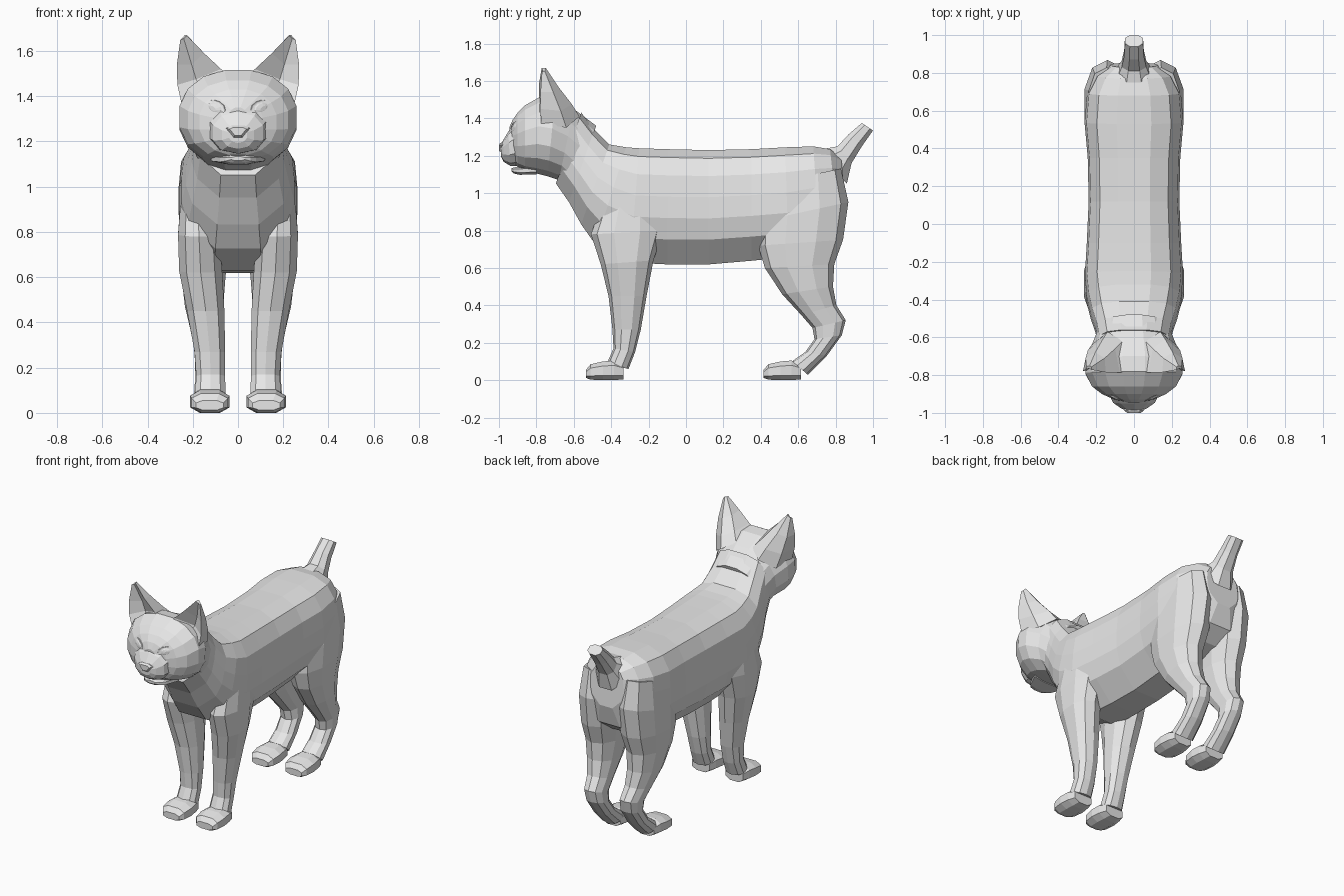
import bpy, bmesh, math
from mathutils import Vector

fur = bpy.data.materials.new("light_grey")
fur.diffuse_color = (0.8, 0.8, 0.8, 1)


def finish(name, bm, mirror=False):
    bmesh.ops.recalc_face_normals(bm, faces=bm.faces[:])
    me = bpy.data.meshes.new(name)
    bm.to_mesh(me)
    bm.free()
    me.materials.append(fur)
    ob = bpy.data.objects.new(name, me)
    bpy.context.scene.collection.objects.link(ob)
    if mirror:
        ob.modifiers.new("mirror", 'MIRROR').use_mirror_merge = False
    return ob


def skin(name, rings, mirror=False):
    """Join rings of points with quads and cap both ends."""
    bm = bmesh.new()
    rows = [[bm.verts.new(p) for p in r] for r in rings]
    n = len(rows[0])
    for a, b in zip(rows, rows[1:]):
        for i in range(n):
            j = (i + 1) % n
            bm.faces.new((a[i], a[j], b[j], b[i]))
    bm.faces.new(rows[0])
    bm.faces.new(rows[-1])
    return finish(name, bm, mirror)


def rounded(n, power=2.3):
    """Unit section of n sides whose extents reach exactly 1."""
    pts = []
    for i in range(n):
        t = 2 * math.pi * (i + 0.5) / n
        c, s = math.cos(t), math.sin(t)
        pts.append((math.copysign(abs(c) ** (2 / power), c),
                    math.copysign(abs(s) ** (2 / power), s)))
    m = max(p[0] for p in pts)
    return [(u / m, v / m) for u, v in pts]


def loft(name, section, stations, mirror=False):
    """Each station: lower (y, z), upper (y, z), x from, x to."""
    rings = []
    for ya, za, yb, zb, x0, x1 in stations:
        rings.append([((x0 + x1) / 2 + u * (x1 - x0) / 2,
                       (ya + yb) / 2 + v * (yb - ya) / 2,
                       (za + zb) / 2 + v * (zb - za) / 2) for u, v in section])
    return skin(name, rings, mirror)


def sym(stations):
    return [(a, b, c, d, -w, w) for a, b, c, d, w in stations]


# Torso: flat back, upright flanks, tapered belly
half = [(0.35, 1), (0.75, 0.93), (0.96, 0.78), (1, 0.6), (1, 0.42), (0.88, 0.24), (0.4, 0.03)]
torso = [(u, 2 * v - 1) for u, v in half] + [(-u, 2 * v - 1) for u, v in reversed(half)]
loft("torso", torso, sym([
    (-0.70, 1.04, -0.56, 1.43, 0.19),
    (-0.63, 0.94, -0.49, 1.34, 0.205),
    (-0.565, 0.82, -0.41, 1.26, 0.23),
    (-0.49, 0.71, -0.32, 1.245, 0.25),
    (-0.30, 0.61, -0.25, 1.24, 0.26),
    (-0.10, 0.60, -0.10, 1.235, 0.25),
    (0.12, 0.60, 0.12, 1.23, 0.24),
    (0.35, 0.62, 0.35, 1.235, 0.245),
    (0.55, 0.64, 0.53, 1.245, 0.262),
    (0.72, 0.70, 0.68, 1.25, 0.248),
    (0.82, 0.78, 0.77, 1.235, 0.20),
    (0.855, 0.92, 0.83, 1.19, 0.12)]))

# Short tail
loft("tail", rounded(8), sym([
    (0.86, 1.05, 0.70, 1.23, 0.10),
    (0.885, 1.16, 0.81, 1.25, 0.065),
    (0.94, 1.25, 0.87, 1.315, 0.052),
    (1.00, 1.335, 0.94, 1.375, 0.048)]))

# Legs
limb = rounded(10)
loft("front_legs", limb, [
    (-0.43, 0.98, -0.16, 0.98, 0.11, 0.25),
    (-0.50, 0.78, -0.13, 0.80, 0.08, 0.265),
    (-0.45, 0.62, -0.18, 0.64, 0.07, 0.26),
    (-0.41, 0.45, -0.215, 0.45, 0.06, 0.225),
    (-0.39, 0.27, -0.245, 0.27, 0.057, 0.192),
    (-0.385, 0.17, -0.275, 0.15, 0.057, 0.185),
    (-0.42, 0.09, -0.31, 0.06, 0.055, 0.19)], True)
loft("hind_legs", limb, [
    (0.45, 1.05, 0.82, 1.13, 0.05, 0.24),
    (0.40, 0.85, 0.858, 0.95, 0.02, 0.262),
    (0.395, 0.72, 0.83, 0.75, 0.035, 0.26),
    (0.43, 0.60, 0.785, 0.62, 0.055, 0.25),
    (0.52, 0.46, 0.78, 0.50, 0.065, 0.235),
    (0.62, 0.35, 0.80, 0.40, 0.07, 0.21),
    (0.68, 0.28, 0.85, 0.32, 0.07, 0.195),
    (0.69, 0.22, 0.83, 0.24, 0.065, 0.19),
    (0.64, 0.15, 0.75, 0.13, 0.06, 0.19),
    (0.57, 0.10, 0.65, 0.03, 0.055, 0.195)], True)

# Paws: same shape front and back
for name, y in (("front_paws", -0.535), ("hind_paws", 0.415)):
    loft(name, rounded(8, 2.6), [(y + d, z0, y + d, z1, x0, x1) for d, z0, z1, x0, x1 in (
        (0, 0.012, 0.055, 0.065, 0.185), (0.025, 0.003, 0.085, 0.045, 0.205),
        (0.09, 0, 0.1, 0.037, 0.212), (0.15, 0, 0.105, 0.045, 0.205),
        (0.2, 0.005, 0.085, 0.06, 0.19))], True)

# Head
loft("head", rounded(16, 2.2), sym([
    (-0.61, 1.00, -0.48, 1.36, 0.18),
    (-0.68, 1.07, -0.60, 1.45, 0.22),
    (-0.74, 1.09, -0.70, 1.505, 0.258),
    (-0.80, 1.105, -0.78, 1.515, 0.258),
    (-0.86, 1.12, -0.86, 1.47, 0.222),
    (-0.90, 1.14, -0.90, 1.43, 0.17),
    (-0.925, 1.17, -0.928, 1.39, 0.11),
    (-0.94, 1.20, -0.945, 1.35, 0.05)]))

# Muzzle, lower jaw and nose
loft("muzzle", rounded(10), sym([
    (-0.86, 1.15, -0.90, 1.38, 0.14),
    (-0.94, 1.15, -0.95, 1.325, 0.11),
    (-0.975, 1.17, -0.975, 1.285, 0.07),
    (-0.988, 1.195, -0.99, 1.262, 0.04)]))
loft("lower_jaw", rounded(8), sym([
    (-0.80, 1.10, -0.80, 1.15, 0.12),
    (-0.89, 1.098, -0.89, 1.14, 0.08),
    (-0.92, 1.105, -0.92, 1.138, 0.055),
    (-0.932, 1.115, -0.932, 1.133, 0.03)]))
pad = [(-0.052, 1.258), (-0.03, 1.27), (0.03, 1.27), (0.052, 1.258), (0.02, 1.218), (-0.02, 1.218)]
skin("nose", [[(x * s, y, 1.245 + (z - 1.245) * s) for x, z in pad]
              for y, s in ((-0.95, 1.05), (-0.988, 1), (-1.0, 0.7))])

# Ears: hollow front, back running down into the neck
skin("ears", [
    [(0.25, -0.775, 1.37), (0.16, -0.76, 1.42), (0.05, -0.785, 1.50),
     (0.06, -0.62, 1.455), (0.14, -0.57, 1.41), (0.225, -0.64, 1.35)],
    [(0.268, -0.778, 1.45), (0.185, -0.725, 1.475), (0.075, -0.785, 1.52),
     (0.10, -0.66, 1.505), (0.165, -0.61, 1.475), (0.245, -0.67, 1.44)],
    [(0.27, -0.778, 1.54), (0.205, -0.73, 1.54), (0.15, -0.785, 1.59),
     (0.155, -0.71, 1.58), (0.205, -0.68, 1.565), (0.256, -0.71, 1.54)],
    [(0.255, -0.77, 1.65), (0.24, -0.765, 1.655), (0.225, -0.772, 1.668),
     (0.226, -0.757, 1.67), (0.235, -0.75, 1.67), (0.252, -0.755, 1.652)]], True)

# Eyes with raised lids, turned slightly outward
turn = math.radians(28)
fwd = Vector((math.sin(turn), -math.cos(turn), 0))
side = Vector((math.cos(turn), math.sin(turn), 0))
centre = Vector((0.102, -0.905, 1.345))


def oval(a, b, depth):
    ring = []
    for i in range(12):
        t = 2 * math.pi * i / 12
        ring.append(centre + side * a * math.cos(t) + fwd * depth
                    + Vector((0, 0, b * math.sin(t) + 0.006 * math.cos(t))))
    return ring


skin("eyes", [oval(0.047, 0.033, -0.02), oval(0.045, 0.031, 0.006),
              oval(0.035, 0.023, 0.015), oval(0.015, 0.01, 0.02)], True)
skin("eyelids", [oval(0.062, 0.043, -0.02), oval(0.056, 0.038, 0.009),
                 oval(0.048, 0.032, 0.009), oval(0.046, 0.030, -0.015)], True)
